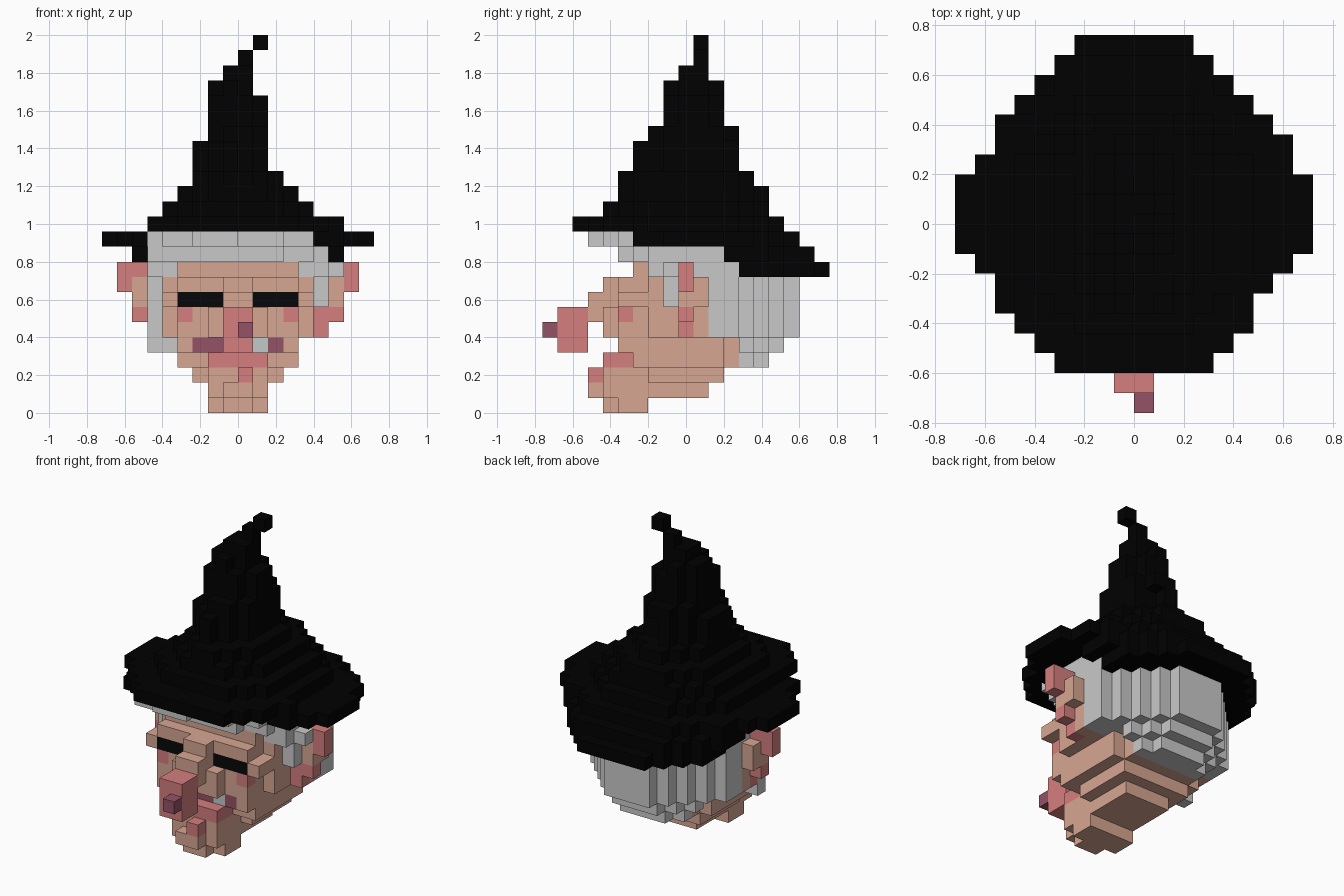
import bpy
import bmesh
from mathutils import Vector

cube = bpy.data.objects.get("Cube")
if cube:
    bpy.data.objects.remove(cube, do_unlink=True)

S = 0.08                                  # block size
ORIGIN = Vector((-0.72, -0.76, 0.0))
cells = {}                                # block index -> part name


def idx(v, axis):
    return round((v - ORIGIN[axis]) / S)


def box(part, x0, x1, y0, y1, z0, z1):
    for i in range(idx(x0, 0), idx(x1, 0)):
        for j in range(idx(y0, 1), idx(y1, 1)):
            for k in range(idx(z0, 2), idx(z1, 2)):
                cells[i, j, k] = part


def both(part, x0, x1, *rest):
    box(part, x0, x1, *rest)
    box(part, -x1, -x0, *rest)


def octagon(part, k, x0, x1, y0, y1, cut, first_row=0):
    """One layer of blocks at height index k, with stepped corners."""
    a, b, c, d = idx(x0, 0), idx(x1, 0), idx(y0, 1), idx(y1, 1)
    for i in range(a, b):
        for j in range(max(c, first_row), d):
            if min(i - a, b - 1 - i) + min(j - c, d - 1 - j) >= cut:
                cells[i, j, k] = part


# Hat brim outline: (left edge, right edge) per row, front to back
BRIM = [(5, 13), (4, 14), (3, 15), (2, 15), (2, 16), (1, 17), (0, 18), (0, 18),
        (0, 18), (0, 18), (1, 17), (2, 17), (2, 16), (3, 15), (4, 14), (5, 13), (6, 12)]


def brim(k, first, last, lo, hi):
    for j in range(first, last):
        left, right = BRIM[j - 2]
        for i in range(max(lo, left), min(hi, right)):
            cells[i, j, k] = "hat"


# Brim slopes from high at the front to low at the back
brim(12, 2, 7, 3, 16)
octagon("hat", 12, -0.48, 0.48, -0.60, 0.52, 3)
brim(11, 5, 6, 2, 3)
brim(11, 6, 14, 0, 18)
brim(11, 14, 15, 2, 16)
brim(11, 15, 16, 4, 14)
brim(11, 16, 17, 5, 13)
brim(10, 12, 18, 2, 16)
brim(9, 13, 19, 3, 15)

# Hat cone layers: height index, x range, y range, corner cut
for layer in [
        (13, -.40, .40, -.44, .44, 2), (14, -.32, .32, -.36, .44, 2),
        (15, -.24, .24, -.36, .36, 2), (16, -.24, .16, -.28, .28, 2),
        (17, -.24, .16, -.28, .28, 2), (18, -.16, .16, -.20, .28, 1),
        (19, -.16, .16, -.12, .20, 1), (20, -.16, .16, -.12, .20, 1),
        (21, -.16, .08, -.12, .20, 1), (22, -.08, .08, -.04, .12, 0),
        (23, 0, .08, .04, .12, 0), (24, .08, .16, .04, .12, 0)]:
    octagon("hat", *layer)
# Uneven corners of the cone
box("hat", -.16, -.08, -.12, -.04, 1.52, 1.68)
box("hat", .08, .16, .12, .20, 1.28, 1.44)

# Hair: back mass, underside steps, sides and fringe
for k in range(5, 9):
    octagon("hair", k, -.48, .48, -.36, .60, 4, 11)
octagon("hair", 4, -.32, .32, -.28, .52, 2, 13)
octagon("hair", 3, -.32, .32, -.20, .44, 2, 13)
box("hair", -.48, .48, -.20, .28, .72, .80)
box("hair", -.48, .48, -.20, .20, .80, .88)
box("hair", -.40, .40, -.28, -.20, .80, .88)
box("hair", -.48, .24, -.36, -.28, .80, .88)
box("hair", -.48, .40, -.36, -.28, .88, .96)
box("hair", -.40, .24, -.44, -.36, .88, .96)
box("hair", -.24, 0, -.52, -.44, .88, .96)
box("hair", -.40, .40, -.28, -.12, .88, .96)

# Face and jaw
box("head", -.32, .32, -.36, .20, .32, .72)
box("head", -.32, .32, -.28, .20, .72, .80)
box("head", -.40, .40, -.20, .12, .40, .72)
box("head", -.32, .32, -.28, .20, .24, .32)
box("head", -.24, .24, .20, .28, .24, .40)
box("head", -.24, .24, -.20, .20, .16, .24)
box("head", -.16, .16, -.44, -.20, .16, .24)
box("head", -.16, .16, -.20, .12, .08, .16)
box("chin", -.16, .16, -.44, -.20, .08, .16)
box("chin", -.08, .08, -.52, -.44, .08, .16)
box("chin", -.16, .16, -.36, -.20, 0, .08)
box("chin", -.08, .08, -.44, -.36, 0, .08)

# Cheekbones beside the eyes, and blush
both("cheekbone", .32, .40, -.36, -.20, .56, .64)
both("cheek_blush", .24, .32, -.36, -.28, .48, .56)

# Nose bridge, nostril sides, red nose and wart
box("nose_bridge", -.08, .08, -.44, -.28, .40, .72)
box("nose_bridge", -.08, .08, -.52, -.44, .48, .64)
both("nose_bridge", .08, .16, -.44, -.36, .40, .56)
box("nose", -.08, .08, -.68, -.52, .32, .56)
box("nose_wart", 0, .08, -.76, -.68, .40, .48)

# Eyes, mouth, tooth, lips and chin wart
both("eyes", .08, .32, -.36, -.28, .56, .64)
box("mouth", -.24, .24, -.36, -.28, .32, .40)
box("tooth", .08, .16, -.36, -.28, .32, .40)
box("lips", -.16, .16, -.44, -.28, .24, .32)
box("chin_wart", 0, .08, -.52, -.44, .16, .24)

# Side locks of hair
box("hair", -.48, -.40, -.12, -.04, .32, .80)
box("hair", -.40, -.32, -.12, -.04, .32, .40)
box("hair", .40, .48, -.12, -.04, .56, .80)
box("hair", .48, .56, -.12, -.04, .72, .80)

# Ears with red tips and lobes
both("ears", .40, .56, -.04, .04, .48, .72)
both("ears", .40, .48, .04, .12, .40, .72)
both("ears", .48, .56, .04, .12, .56, .72)
both("ear_tips", .56, .64, -.04, .04, .64, .80)
both("ear_tips", .48, .56, -.04, .04, .72, .80)
both("ear_lobes", .40, .56, -.04, .04, .48, .56)
both("ear_lobes", .40, .48, -.04, .04, .40, .48)


# Colours
def material(name, rgb):
    lin = [((c / 255 + 0.055) / 1.055) ** 2.4 if c > 10 else c / 255 / 12.92 for c in rgb]
    m = bpy.data.materials.new(name)
    m.use_nodes = True
    m.diffuse_color = (*lin, 1)
    bsdf = m.node_tree.nodes["Principled BSDF"]
    bsdf.inputs["Base Color"].default_value = (*lin, 1)
    bsdf.inputs["Roughness"].default_value = 0.9
    return m


black = material("hat black", (1, 1, 1))
eye_black = material("eye black", (6, 7, 8))
grey = material("hair grey", (201, 201, 201))
skin = material("skin", (215, 166, 146))
red = material("rosy red", (213, 126, 126))
plum = material("plum", (148, 82, 102))
ivory = material("pale tooth", (194, 200, 202))
COLOUR = {"hat": black, "eyes": eye_black, "hair": grey, "mouth": plum, "nose_wart": plum,
          "tooth": ivory, "nose": red, "lips": red, "chin_wart": red, "cheek_blush": red,
          "ear_tips": red, "ear_lobes": red}

# Outer faces of a block: direction and its four corners
SIDES = []
for axis in range(3):
    for sign in (0, 1):
        quad = []
        for a, b in ((0, 0), (1, 0), (1, 1), (0, 1)):
            c = [0, 0, 0]
            c[axis], c[(axis + 1) % 3], c[(axis + 2) % 3] = sign, a, b
            quad.append(tuple(c))
        step = [0, 0, 0]
        step[axis] = 2 * sign - 1
        SIDES.append((step, quad if sign else quad[::-1]))

# One object per part, keeping only the exposed faces
for part in sorted(set(cells.values())):
    bm = bmesh.new()
    verts = {}
    for cell, owner in cells.items():
        if owner != part:
            continue
        for step, quad in SIDES:
            if tuple(c + s for c, s in zip(cell, step)) in cells:
                continue
            corners = []
            for q in quad:
                key = tuple(c + o for c, o in zip(cell, q))
                if key not in verts:
                    verts[key] = bm.verts.new(ORIGIN + Vector(key) * S)
                corners.append(verts[key])
            bm.faces.new(corners)
    mesh = bpy.data.meshes.new(part)
    bm.to_mesh(mesh)
    bm.free()
    mesh.materials.append(COLOUR.get(part, skin))
    bpy.context.collection.objects.link(bpy.data.objects.new(part, mesh))
